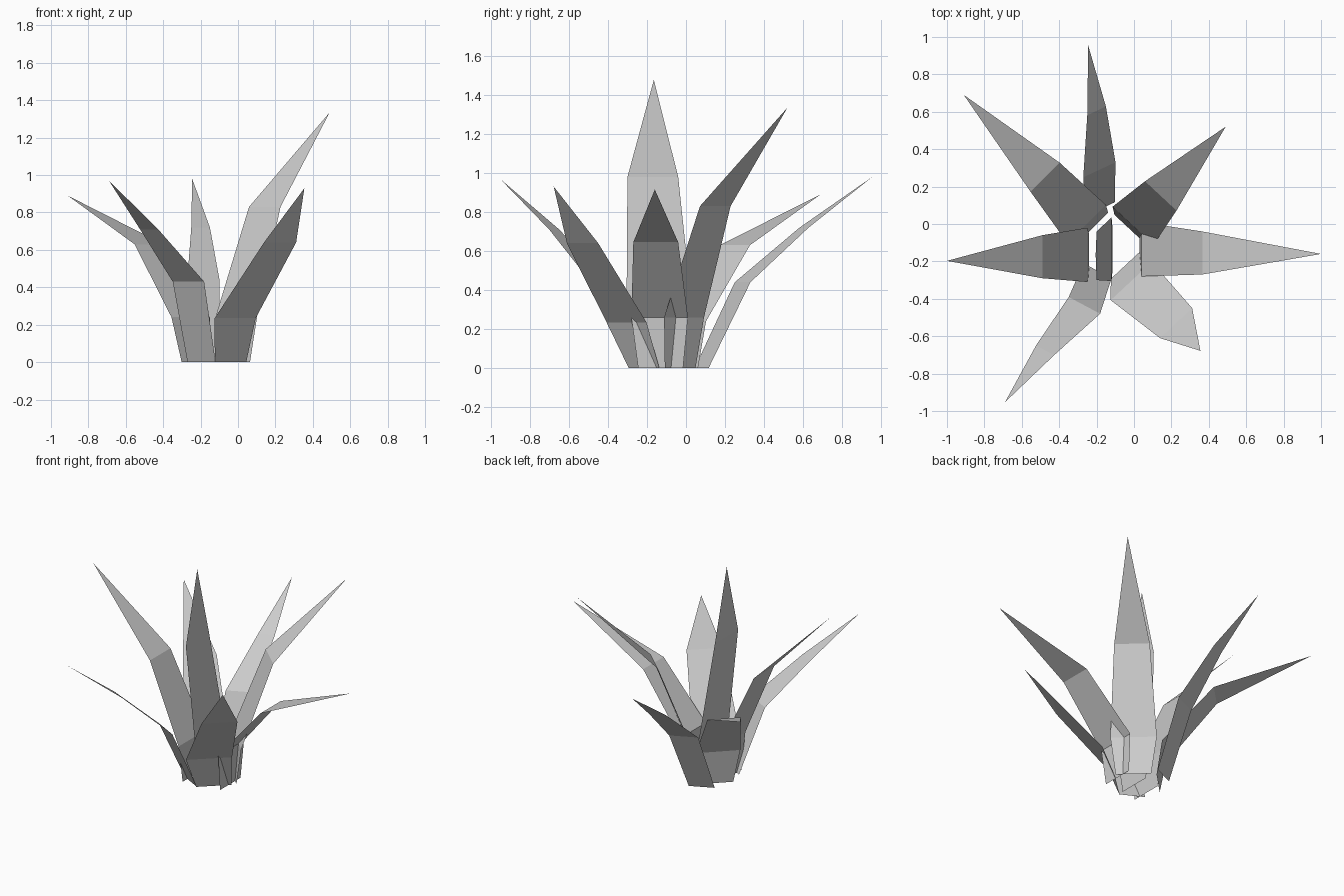
import bpy
import bmesh
from math import cos, sin, radians

if "Cube" in bpy.data.objects:
    bpy.data.objects.remove(bpy.data.objects["Cube"])


def leaf(name, turn, base, lower, mid, tip):
    """Flat folded blade. turn = direction of its width (degrees);
    each row is (x, y, z, width) on the centre line, tip is (x, y, z)."""
    dx, dy = cos(radians(turn)) / 2, sin(radians(turn)) / 2
    bm = bmesh.new()
    rows = []
    for x, y, z, w in (base, lower, mid):
        rows.append([bm.verts.new((x + s * w * dx, y + s * w * dy, z)) for s in (-1, 1)])
    for (a, b), (c, d) in zip(rows, rows[1:]):
        bm.faces.new((a, b, d, c))
    bm.faces.new((*rows[-1], bm.verts.new(tip)))
    mesh = bpy.data.meshes.new(name)
    bm.to_mesh(mesh)
    bm.free()
    bpy.context.collection.objects.link(bpy.data.objects.new(name, mesh))


# Upright centre leaf
leaf("centre_leaf", 90, (-.115, -.135, 0, .23), (-.12, -.135, .27, .34),
     (-.2, -.17, .98, .26), (-.205, -.165, 1.477))

# Steep inner leaves
leaf("inner_leaf_left", 90, (-.24, -.165, 0, .23), (-.25, -.165, .26, .29),
     (-.49, -.175, .8, .23), (-1, -.197, 1.32))
leaf("inner_leaf_back_right", -43, (-.02, -.03, 0, .23), (-.005, -.01, .26, .3),
     (.143, .15, .83, .23), (.49, .52, 1.335))

# Spreading outer leaves
leaf("outer_leaf_right", 90, (.03, -.13, 0, .23), (.04, -.135, .26, .29),
     (.365, -.155, .645, .23), (1, -.16, .915))
leaf("outer_leaf_back_left", 45, (-.22, -.02, 0, .23), (-.253, 0, .24, .29),
     (-.475, .25, .63, .22), (-.91, .69, .89))
leaf("outer_leaf_front_right", 43, (-.04, -.215, 0, .23), (-.015, -.305, .235, .3),
     (.225, -.53, .64, .235), (.355, -.678, .93))

# Narrow arching leaves
leaf("narrow_leaf_back", 25, (-.18, .08, 0, .17), (-.185, .29, .44, .19),
     (-.2, .605, .72, .11), (-.245, .955, .98))
leaf("narrow_leaf_front_left", -28, (-.195, -.25, 0, .17), (-.265, -.435, .43, .19),
     (-.475, -.675, .71, .11), (-.69, -.953, .97))
